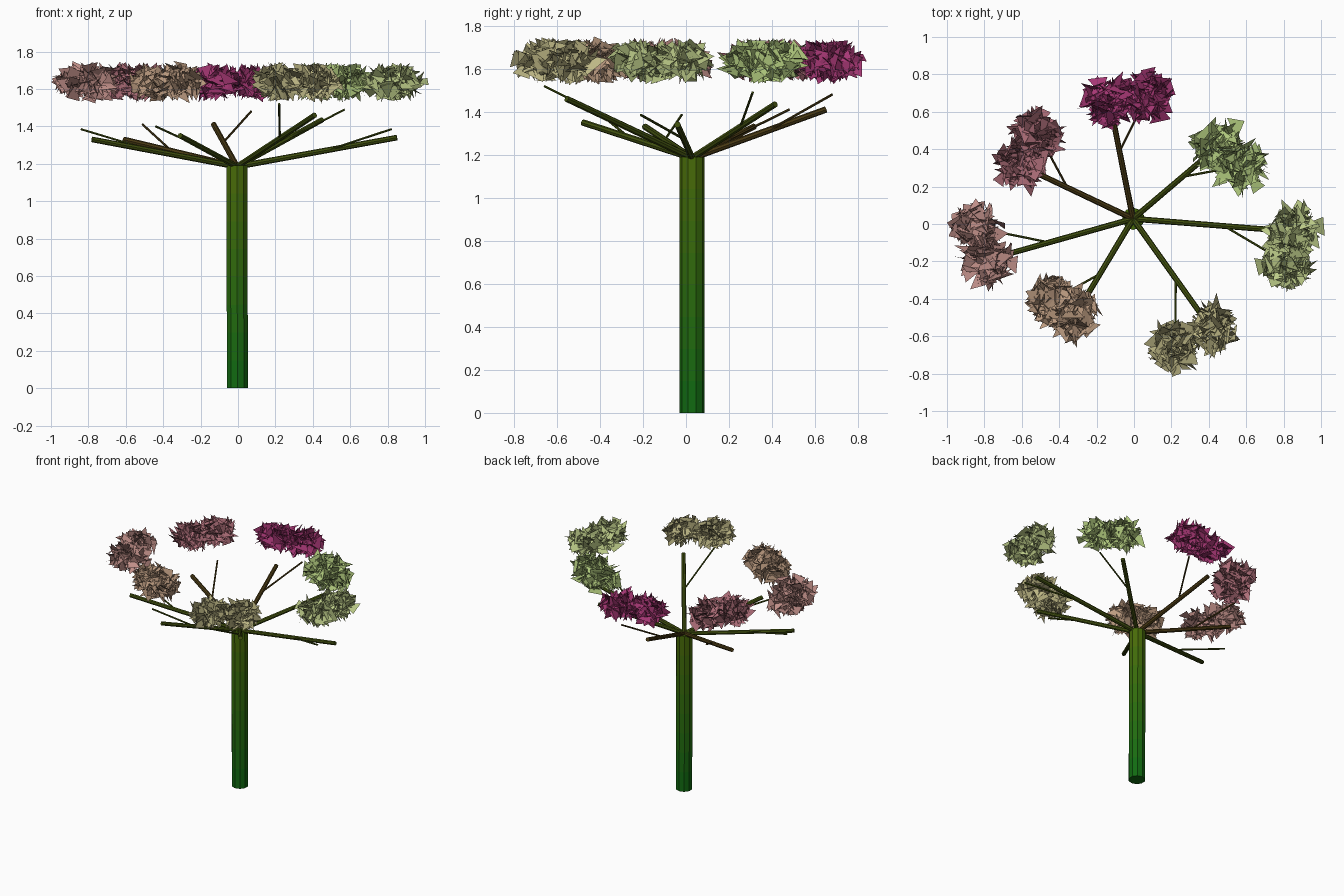
import bpy, bmesh, math, random
from mathutils import Vector

if "Cube" in bpy.data.objects:
    bpy.data.objects.remove(bpy.data.objects["Cube"])

random.seed(4)


def material(name, r, g, b):
    m = bpy.data.materials.new(name)
    m.diffuse_color = [(min(c, 255) / 255) ** 2.2 for c in (r, g, b)] + [1]
    m.use_nodes = True
    m.node_tree.nodes["Principled BSDF"].inputs["Base Color"].default_value = m.diffuse_color
    return m


def add_object(name, bm, mats):
    me = bpy.data.meshes.new(name)
    bm.to_mesh(me)
    bm.free()
    for m in mats:
        me.materials.append(m)
    ob = bpy.data.objects.new(name, me)
    bpy.context.collection.objects.link(ob)
    return ob


def tube(name, a, b, r0, r1, sides, mats):
    """Flat-sided tapered tube from a to b, one band per material."""
    a, b = Vector(a), Vector(b)
    rot = (b - a).to_track_quat('Z', 'Y')
    bm = bmesh.new()
    rings = []
    for k in range(len(mats) + 1):
        t = k / len(mats)
        r = r0 + (r1 - r0) * t
        rings.append([bm.verts.new(a.lerp(b, t) + rot @ Vector(
            (r * math.cos(2 * math.pi * i / sides), r * math.sin(2 * math.pi * i / sides), 0)))
            for i in range(sides)])
    for k in range(len(mats)):
        for i in range(sides):
            j = (i + 1) % sides
            f = bm.faces.new((rings[k][i], rings[k][j], rings[k + 1][j], rings[k + 1][i]))
            f.material_index = k
    bm.faces.new(rings[0][::-1])
    bm.faces.new(rings[-1]).material_index = len(mats) - 1
    return add_object(name, bm, mats)


def random_unit():
    return Vector([random.gauss(0, 1) for _ in range(3)]).normalized()


def leaf_cluster(name, centre, mats, count=125):
    """Flattened puff of large loose triangular leaves."""
    bm = bmesh.new()
    for _ in range(count):
        d = random_unit() * random.uniform(0.2, 1) ** 0.5
        c = Vector(centre) + Vector((d.x * 0.122, d.y * 0.122, d.z * 0.07))
        n = random_unit()
        u = n.orthogonal().normalized()
        v = n.cross(u)
        turn = random.uniform(0, 6.28)
        pts = []
        for k in range(3):
            ang = turn + k * 2.09 + random.uniform(-0.5, 0.5)
            p = c + (u * math.cos(ang) + v * math.sin(ang)) * random.uniform(0.045, 0.078)
            p.z = min(max(p.z, 1.52 + random.uniform(0, 0.02)), 1.75 - random.uniform(0, 0.02))
            pts.append(bm.verts.new(p))
        bm.faces.new(pts).material_index = random.randrange(len(mats))
    return add_object(name, bm, mats)


# Trunk: green at the foot, olive at the top
bark = [material("bark_%d" % k, 24 + 7 * k, 106, 24 - k) for k in range(8)]
tube("trunk", (-0.003, 0.028, 0), (-0.006, 0.028, 1.19), 0.059, 0.059, 10, bark)
branch_green = material("branch_green", 66, 80, 22)
branch_brown = material("branch_brown", 74, 60, 26)

# Each limb: branch tip, twig start fraction, twig tip, leaf colour, wood
limbs = [
    ("east", (0.85, -0.04, 1.34), 0.57, (0.82, -0.21, 1.385), (172, 186, 124), branch_green),
    ("north_east", (0.45, 0.415, 1.435), 0.58, (0.57, 0.31, 1.49), (166, 190, 118), branch_green),
    ("north", (-0.13, 0.65, 1.41), 0.58, (0.07, 0.68, 1.48), (154, 54, 108), branch_brown),
    ("north_west", (-0.61, 0.315, 1.33), 0.58, (-0.51, 0.48, 1.41), (164, 104, 114), branch_brown),
    ("west", (-0.78, -0.19, 1.33), 0.58, (-0.84, -0.02, 1.385), (178, 132, 126), branch_green),
    ("south_west", (-0.31, -0.48, 1.35), 0.58, (-0.44, -0.41, 1.40), (182, 150, 124), branch_green),
    ("south_east", (0.41, -0.555, 1.46), 0.55, (0.22, -0.66, 1.52), (174, 168, 122), branch_green),
]
base = Vector((-0.005, 0.028, 1.185))
for name, tip, t, twig_tip, col, wood in limbs:
    tube(name + "_branch", base, tip, 0.016, 0.015, 8, [wood])
    tube(name + "_twig", base.lerp(Vector(tip), t), twig_tip, 0.006, 0.006, 6, [wood])
    leaves = [material("%s_leaf_%d" % (name, k), *[c * s for c in col])
              for k, s in enumerate((0.92, 1.0, 1.08))]
    for part, p in (("branch", tip), ("twig", twig_tip)):
        leaf_cluster("%s_%s_leaves" % (name, part), (p[0], p[1], 1.637), leaves)
